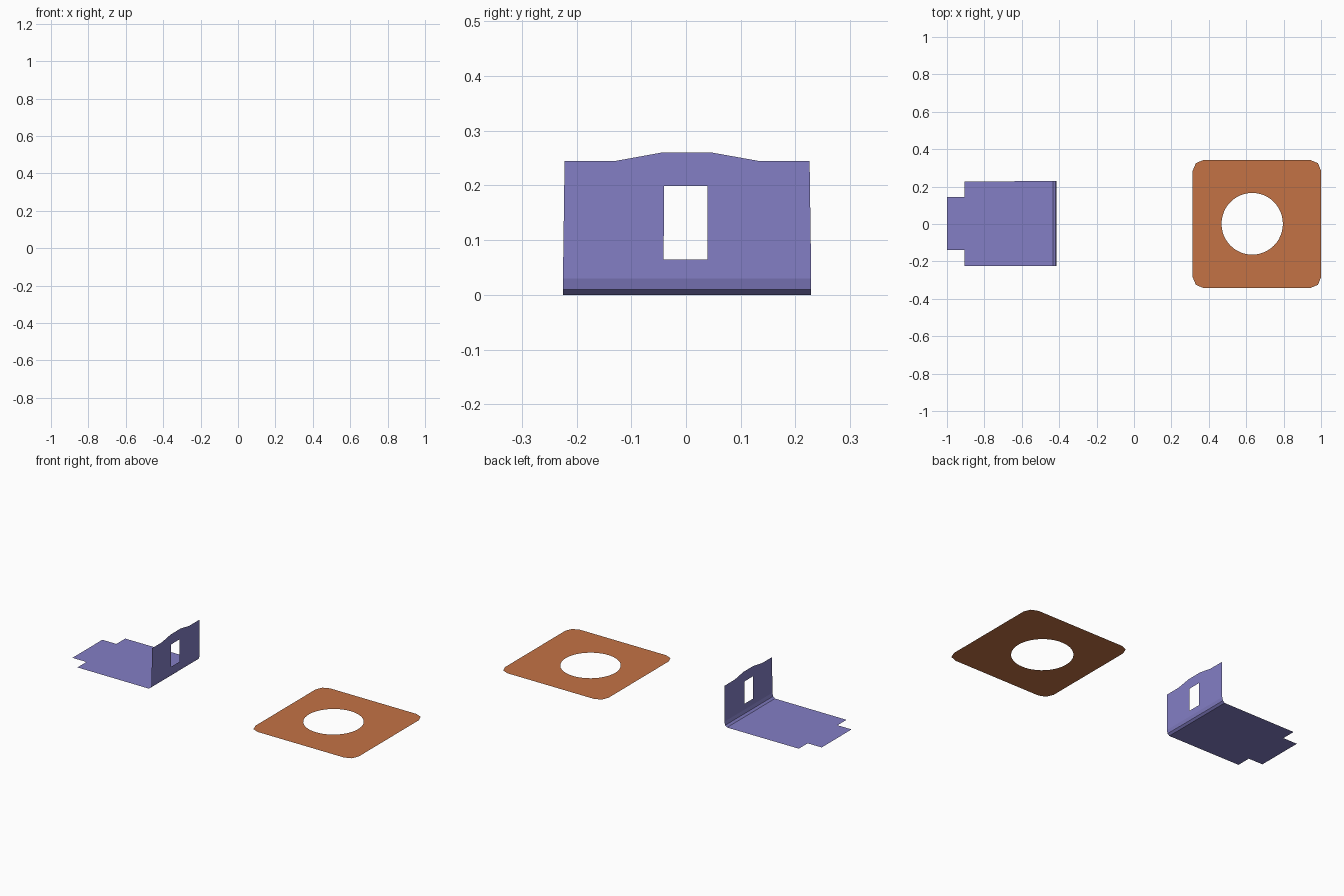
import bpy, bmesh
from math import sin, cos, pi
from mathutils import Vector

if "Cube" in bpy.data.objects:
    bpy.data.objects.remove(bpy.data.objects["Cube"])


def fill(bm, loops, normal):
    """Fill a flat outline; any further loops become holes."""
    edges = []
    for loop in loops:
        vs = [bm.verts.new(p) for p in loop]
        edges += [bm.edges.new((vs[i - 1], vs[i])) for i in range(len(vs))]
    geom = bmesh.ops.triangle_fill(bm, edges=edges, use_beauty=True,
                                   use_dissolve=False, normal=normal)["geom"]
    for f in geom:
        if isinstance(f, bmesh.types.BMFace):
            f.normal_update()
            if f.normal.dot(Vector(normal)) < 0:
                f.normal_flip()


def finish(bm, name, color):
    bmesh.ops.remove_doubles(bm, verts=bm.verts, dist=1e-5)
    me = bpy.data.meshes.new(name)
    bm.to_mesh(me)
    bm.free()
    mat = bpy.data.materials.new(name + "_paint")
    mat.diffuse_color = (*color, 1)
    mat.use_nodes = True
    mat.node_tree.nodes["Principled BSDF"].inputs["Base Color"].default_value = mat.diffuse_color
    me.materials.append(mat)
    ob = bpy.data.objects.new(name, me)
    bpy.context.collection.objects.link(ob)
    return ob


# Flat square gasket: rounded corners, round hole
bm = bmesh.new()
cx, hx, hy, r = 0.657, 0.343, 0.342, 0.057
outline = []
for k, (sx, sy) in enumerate([(1, 1), (-1, 1), (-1, -1), (1, -1)]):
    for i in range(3):
        a = k * pi / 2 + i * pi / 4
        outline.append((cx + sx * (hx - r) + r * cos(a),
                        sy * (hy - r) + r * sin(a), 0))
hole = [(0.632 + 0.164 * cos(a), 0.001 + 0.165 * sin(a), 0)
        for a in (2 * pi * i / 48 for i in range(48))]
fill(bm, [outline, hole], (0, 0, 1))
finish(bm, "gasket_plate", (0.55, 0.17, 0.06))

# Bent sheet bracket: floor with a tab, rounded bend, upright wall with a slot
bm = bmesh.new()
y0, y1 = -0.225, 0.229
bend = [(-0.432, 0), (-0.420, 0.010), (-0.415, 0.030)]
fill(bm, [[(-0.432, y0, 0), (-0.432, y1, 0), (-0.907, y1 - 0.001, 0),
           (-0.907, 0.144, 0), (-1, 0.144, 0), (-1, -0.139, 0),
           (-0.907, -0.139, 0), (-0.907, y0 + 0.001, 0)]], (0, 0, 1))
for (xa, za), (xb, zb) in zip(bend, bend[1:]):
    bm.faces.new([bm.verts.new(p) for p in
                  ((xa, y0, za), (xb, y0, zb), (xb, y1, zb), (xa, y1, za))][::-1])
    bm.faces.ensure_lookup_table()
    f = bm.faces[-1]
    f.normal_update()
    if f.normal.z < 0:
        f.normal_flip()
wall = [(y0, 0.030), (y1, 0.030), (0.226, 0.245), (0.132, 0.245), (0.048, 0.26),
        (-0.045, 0.26), (-0.128, 0.245), (-0.222, 0.245)]
slot = [(-0.041, 0.065), (0.039, 0.065), (0.039, 0.199), (-0.040, 0.199)]
fill(bm, [[(-0.415, y, z) for y, z in loop] for loop in (wall, slot)], (-1, 0, 0))
finish(bm, "bent_bracket", (0.23, 0.21, 0.56))
